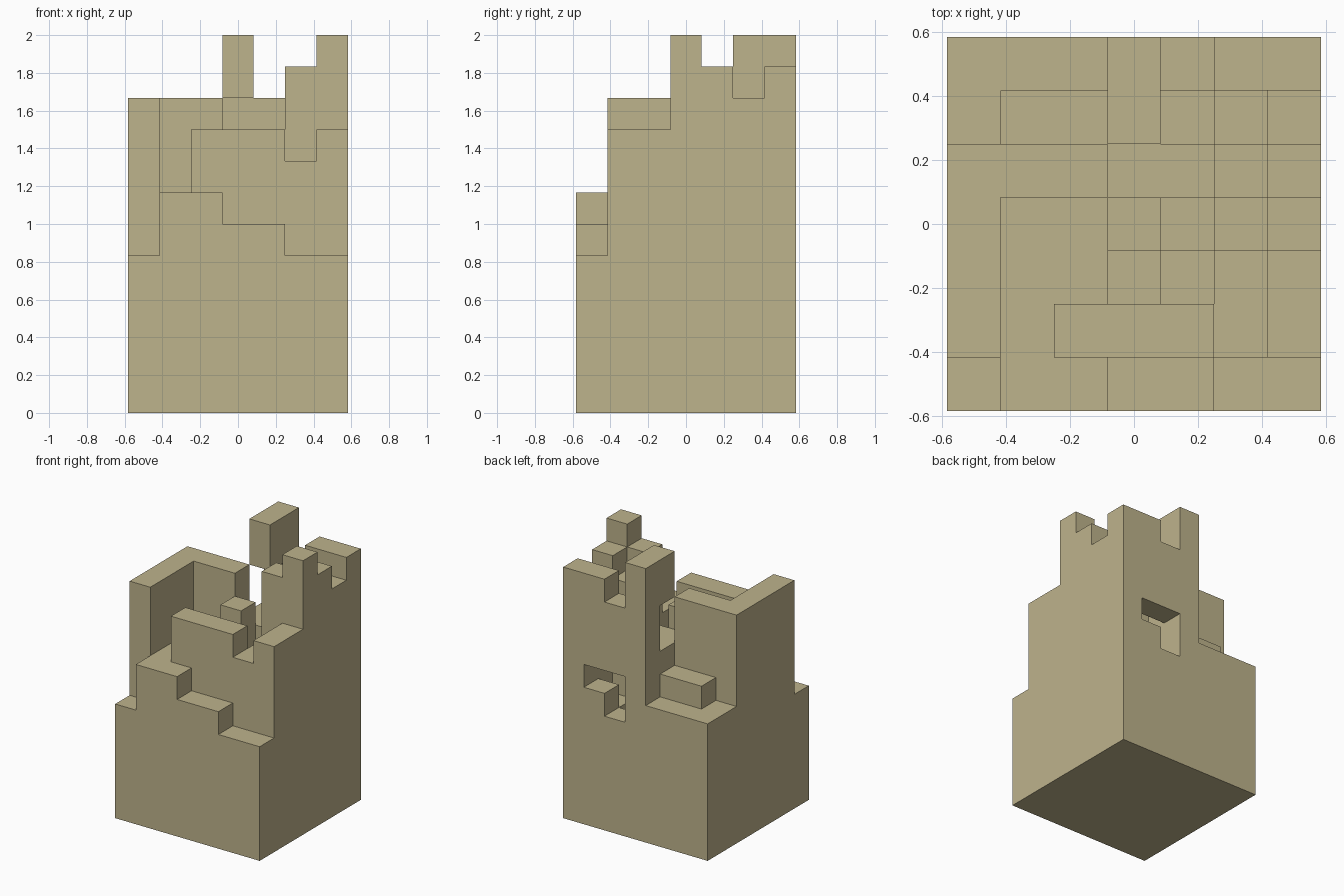
import bpy, bmesh
from mathutils import Vector

if "Cube" in bpy.data.objects:
    bpy.data.objects.remove(bpy.data.objects["Cube"], do_unlink=True)

UNIT = 1 / 6      # side of one stone block
HALF = 3.5        # half the footprint, in blocks
BASE = 4          # height of the solid plinth, in blocks

stone = bpy.data.materials.new("sandstone")
stone.use_nodes = True
colour = (0.515, 0.451, 0.262, 1)
stone.diffuse_color = colour
stone.node_tree.nodes["Principled BSDF"].inputs["Base Color"].default_value = colour


def box(i0, i1, j0, j1, k0, k1):
    """Set of block cells filling a box, upper limits exclusive."""
    return {(i, j, k) for i in range(i0, i1)
            for j in range(j0, j1) for k in range(k0, k1)}


def columns(j, first, *tops):
    """One row of columns standing on the plinth, from left to right."""
    cells = set()
    for n, top in enumerate(tops):
        cells |= box(first + n, first + n + 1, j, j + 1, BASE, top)
    return cells


# Parts of the ruin, each a set of blocks
window = box(4, 6, 6, 7, 6, 7) | box(4, 5, 6, 7, 5, 6)
parts = {
    "plinth": box(0, 7, 0, 7, 0, BASE),
    "front_steps": columns(0, 0, 5, 7, 7, 6, 6, 5, 5),
    "side_wall": box(0, 1, 1, 5, BASE, 10),
    "cross_wall": box(1, 3, 4, 5, BASE, 10) | columns(4, 3, 8, 8, 10, 11),
    "front_wall": columns(1, 2, 9, 9, 9, 8, 9),
    "courtyard_floor": box(1, 2, 1, 4, BASE, 7) | box(2, 3, 2, 4, BASE, 7),
    "inner_rubble": columns(2, 3, 8, 6, 8, 9) | columns(3, 3, 9, 7),
    "corner_turret": columns(3, 5, 11, 12),
    "back_terrace": columns(5, 0, 6, 7, 7, 8) | columns(6, 0, 6, 6, 6),
    "overhanging_tower": box(3, 4, 6, 7, BASE, 12) | box(3, 4, 5, 6, 10, 12),
    "back_wall": (columns(6, 4, 10, 11, 11) | columns(5, 5, 5, 10)) - window,
}
solid = set().union(*parts.values())


def build(name, cells):
    """Skin the outward sides of a part and merge them into large flat faces."""
    bm = bmesh.new()
    corners = {}

    def vert(p):
        key = tuple(round(c) for c in p)
        if key not in corners:
            x, y, z = key
            corners[key] = bm.verts.new(((x - HALF) * UNIT, (y - HALF) * UNIT, z * UNIT))
        return corners[key]

    for cell in sorted(cells):
        centre = Vector(cell) + Vector((0.5, 0.5, 0.5))
        for axis in range(3):
            for sign in (-1, 1):
                normal = Vector((0, 0, 0))
                normal[axis] = sign
                if tuple(int(c) for c in Vector(cell) + normal) in solid:
                    continue
                a = Vector((0, 0, 0))
                a[(axis + 1) % 3] = 0.5
                b = normal.cross(a)
                mid = centre + normal * 0.5
                bm.faces.new([vert(mid + s * a + t * b)
                              for s, t in ((-1, -1), (1, -1), (1, 1), (-1, 1))])
    bmesh.ops.dissolve_limit(bm, angle_limit=0.01, verts=bm.verts[:], edges=bm.edges[:])
    mesh = bpy.data.meshes.new(name)
    bm.to_mesh(mesh)
    bm.free()
    mesh.materials.append(stone)
    bpy.context.collection.objects.link(bpy.data.objects.new(name, mesh))


for part_name, part_cells in parts.items():
    build(part_name, part_cells)
